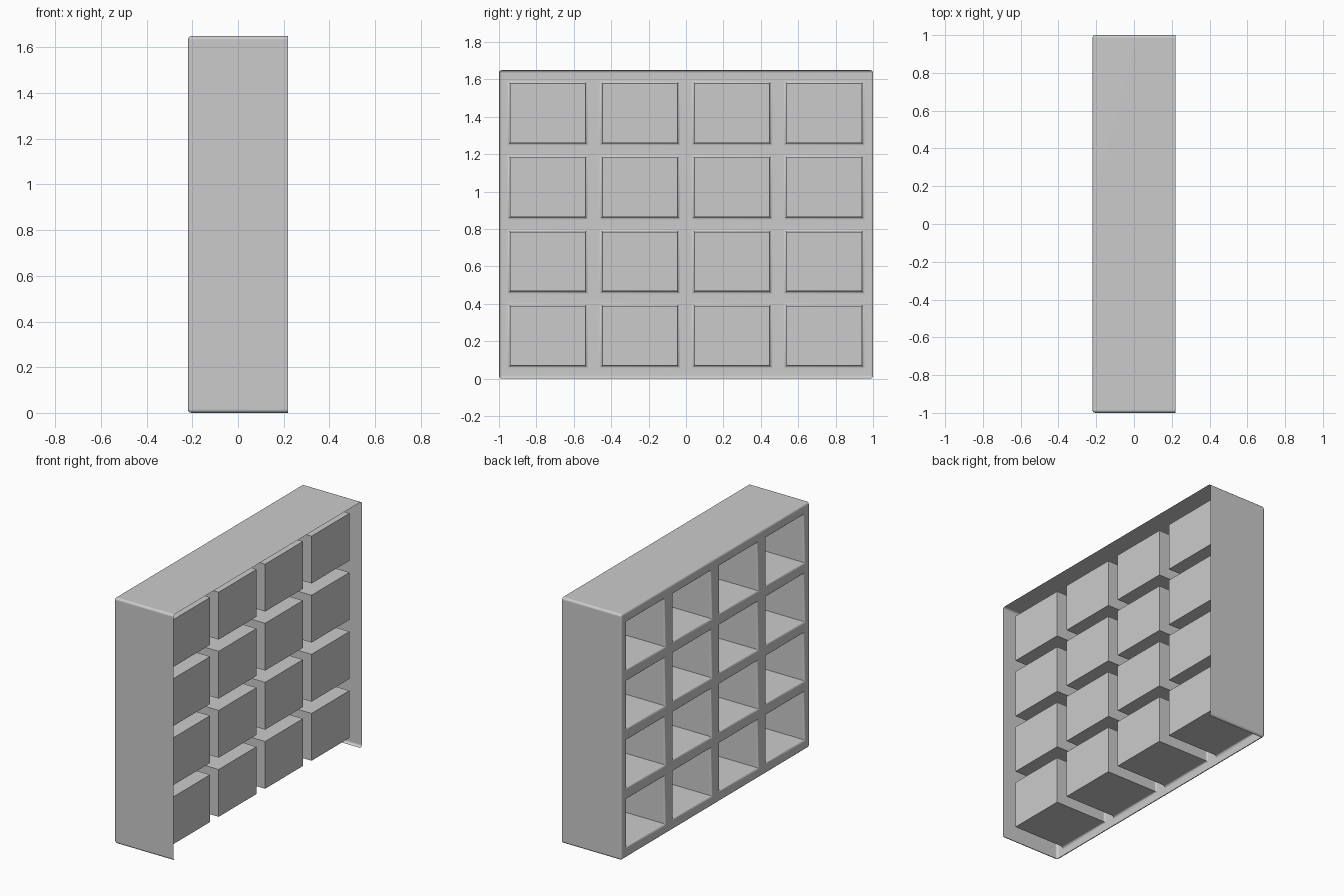
import bpy
import bmesh

if "Cube" in bpy.data.objects:
    bpy.data.objects.remove(bpy.data.objects["Cube"], do_unlink=True)

FRONT, BACK, POCKET = -0.22, 0.22, 0.17
HEIGHT, RADIUS = 1.65, 0.016
COUNT = 4

grey = bpy.data.materials.new("light_grey")
grey.use_nodes = True
colour = (0.6, 0.6, 0.6, 1)
grey.diffuse_color = colour
grey.node_tree.nodes["Principled BSDF"].inputs["Base Color"].default_value = colour


def grid_lines(low, high, margin, gap):
    """Edges of evenly spaced openings, with the outer borders added."""
    size = (high - low - 2 * margin - (COUNT - 1) * gap) / COUNT
    lines = [low]
    for i in range(COUNT):
        start = low + margin + i * (size + gap)
        lines += [start, start + size]
    return lines + [high]


ys = grid_lines(-1, 1, 0.06, 0.091)
zs = grid_lines(0, HEIGHT, 0.071, 0.079)

bm = bmesh.new()
cache = {}


def vert(x, y, z):
    key = (round(x, 4), round(y, 4), round(z, 4))
    if key not in cache:
        cache[key] = bm.verts.new(key)
    return cache[key]


def sweep(loop, x0, x1):
    """Walls that run from x0 to x1 along a closed loop of (y, z) points."""
    for a, b in zip(loop, loop[1:] + loop[:1]):
        bm.faces.new([vert(x0, *a), vert(x0, *b), vert(x1, *b), vert(x1, *a)])


# Front lattice and the closed pocket behind each opening
rounded = []
for i in range(len(ys) - 1):
    for j in range(len(zs) - 1):
        loop = [(ys[i], zs[j]), (ys[i + 1], zs[j]),
                (ys[i + 1], zs[j + 1]), (ys[i], zs[j + 1])]
        if i % 2 and j % 2:
            sweep(loop, FRONT, POCKET)
            bm.faces.new([vert(POCKET, *p) for p in loop])
        else:
            bm.faces.new([vert(FRONT, *p) for p in loop])

# Outer casing, open at the back
border = ([(y, 0) for y in ys] + [(1, z) for z in zs[1:]]
          + [(y, HEIGHT) for y in ys[-2::-1]] + [(-1, z) for z in zs[-2:0:-1]])
sweep(border, FRONT, BACK)
bmesh.ops.recalc_face_normals(bm, faces=bm.faces[:])

# Merge flat strips, then round the outer corners and the opening rims
bmesh.ops.dissolve_limit(bm, angle_limit=0.01, verts=bm.verts[:], edges=bm.edges[:])
for e in bm.edges:
    a, b = (v.co for v in e.verts)
    if len(e.link_faces) != 2 or e.calc_face_angle(0) < 0.5:
        continue
    rim = max(a.x, b.x) < FRONT + 0.001
    corner = abs(a.x - b.x) > 0.1 and abs(abs(a.y) - 1) < 0.001
    if rim or corner:
        rounded.append(e)
bmesh.ops.bevel(bm, geom=rounded, offset=RADIUS, segments=3, profile=0.5,
                affect='EDGES', clamp_overlap=True)

# The underside is open, apart from its rounded lip
under = [f for f in bm.faces if all(v.co.z < 0.0005 for v in f.verts)]
bmesh.ops.delete(bm, geom=under, context='FACES')
top = max(bm.faces, key=lambda f: f.calc_center_median().z)
if top.normal.z < 0:
    bmesh.ops.reverse_faces(bm, faces=bm.faces[:])

mesh = bpy.data.meshes.new("pigeonhole_rack")
bm.to_mesh(mesh)
bm.free()
mesh.materials.append(grey)
rack = bpy.data.objects.new("pigeonhole_rack", mesh)
bpy.context.collection.objects.link(rack)

# Smooth rounded edges with flat panels
bpy.ops.object.select_all(action='DESELECT')
rack.select_set(True)
bpy.context.view_layer.objects.active = rack
bpy.ops.object.shade_smooth_by_angle(angle=0.8)
normals = rack.modifiers.new("flat_panels", 'WEIGHTED_NORMAL')
normals.keep_sharp = True
